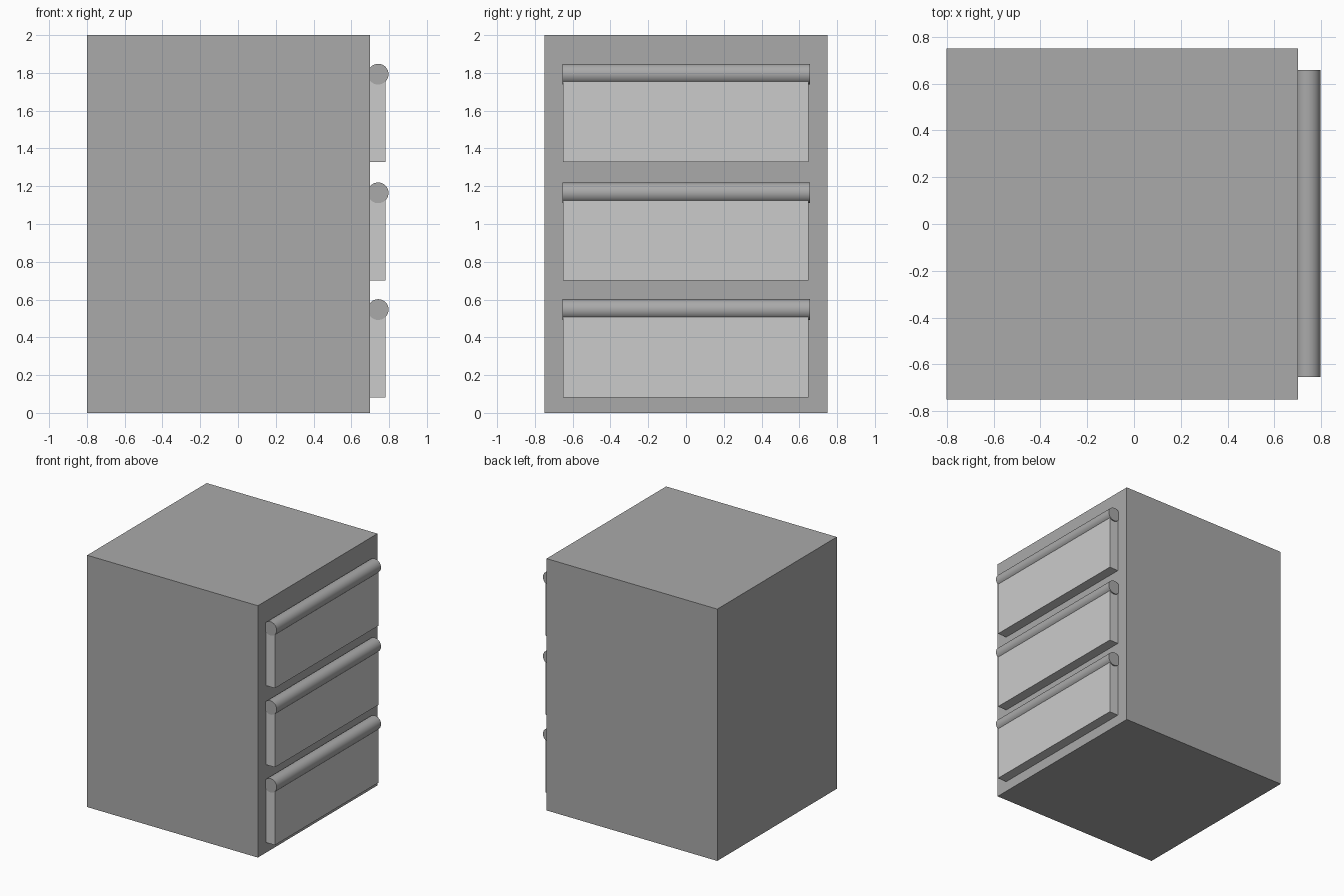
import bpy, math

if "Cube" in bpy.data.objects:
    bpy.data.objects.remove(bpy.data.objects["Cube"])

dark = bpy.data.materials.new("dark_grey")
dark.diffuse_color = (0.4, 0.4, 0.4, 1)
dark.use_nodes = True
dark.node_tree.nodes["Principled BSDF"].inputs["Base Color"].default_value = dark.diffuse_color


def box(name, lo, hi, mat=None):
    center = [(a + b) / 2 for a, b in zip(lo, hi)]
    bpy.ops.mesh.primitive_cube_add(size=1, location=center)
    ob = bpy.context.object
    ob.name = name
    ob.scale = [b - a for a, b in zip(lo, hi)]
    bpy.ops.object.transform_apply(location=False, rotation=False, scale=True)
    if mat:
        ob.data.materials.append(mat)
    return ob


def handle(name, z):
    bpy.ops.mesh.primitive_cylinder_add(
        vertices=32, radius=0.055, depth=1.31,
        location=(0.742, 0.002, z), rotation=(math.pi / 2, 0, 0))
    ob = bpy.context.object
    ob.name = name
    ob.data.materials.append(dark)
    bpy.ops.object.shade_smooth_by_angle()


# Cabinet body
box("cabinet_body", (-0.8, -0.75, 0), (0.7, 0.75, 2), dark)

# Three drawer fronts, each topped by a full-width round handle
for label, z in (("bottom", 0.547), ("middle", 1.165), ("top", 1.793)):
    box(label + "_drawer_front", (0.69, -0.65, z - 0.465), (0.78, 0.648, z))
    handle(label + "_handle", z)
